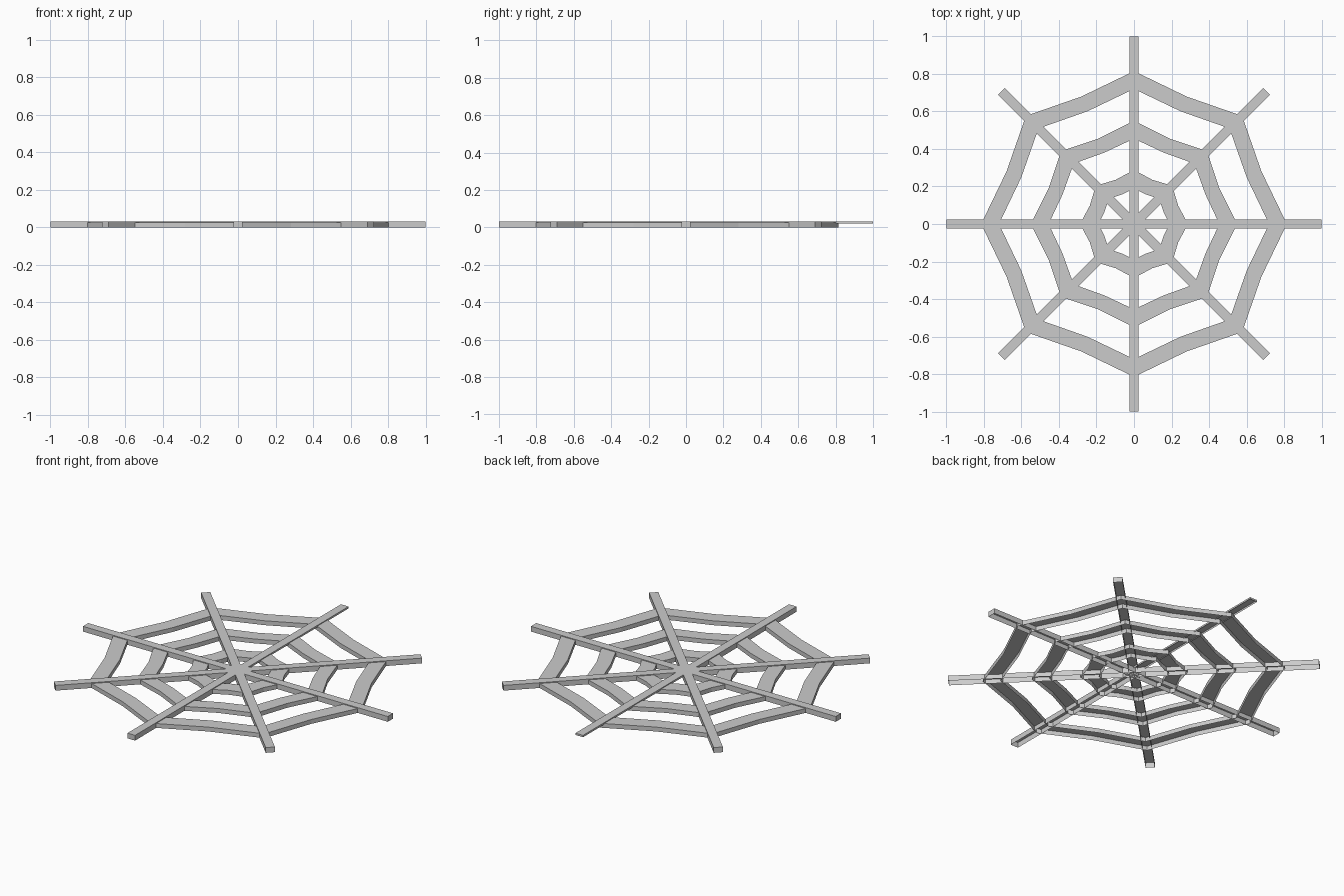
import bpy, math

if "Cube" in bpy.data.objects:
    bpy.data.objects.remove(bpy.data.objects["Cube"])

SPOKES = 8


def add_mesh(name, verts, faces):
    mesh = bpy.data.meshes.new(name)
    mesh.from_pydata(verts, [], faces)
    obj = bpy.data.objects.new(name, mesh)
    bpy.context.collection.objects.link(obj)
    return obj


# Spokes: long bars with an open underside; the rear one is thinner
def spoke(index):
    bottom, top, w = (0.02 if index == 2 else 0.0), 0.031, 0.025
    outline = [(0, -w), (1, -w), (1, w), (0, w)]
    verts = [(x, y, z) for z in (bottom, top) for x, y in outline]
    faces = [(4, 5, 6, 7)] + [(i, (i + 1) % 4, (i + 1) % 4 + 4, i + 4) for i in range(4)]
    obj = add_mesh(f"web_spoke_{index}", verts, faces)
    obj.rotation_euler.z = index * math.tau / SPOKES


for i in range(SPOKES):
    spoke(i)


# Sagging rings: flat top band with outer and inner walls, open underside
def ring(name, outer, outer_mid, inner, inner_mid, top=0.026):
    n = SPOKES * 2
    verts, faces = [], []
    for i in range(n):
        a = i * math.tau / n
        ro, ri = (outer_mid, inner_mid) if i % 2 else (outer, inner)
        for r, z in ((ro, 0), (ro, top), (ri, top), (ri, 0)):
            verts.append((r * math.cos(a), r * math.sin(a), z))
    for i in range(n):
        a, b = i * 4, (i + 1) % n * 4
        for k in range(3):
            faces.append((a + k, b + k, b + k + 1, a + k + 1))
    add_mesh(name, verts, faces)


ring("outer_ring", 0.815, 0.735, 0.72, 0.65)
ring("middle_ring", 0.55, 0.493, 0.455, 0.412)
ring("inner_ring", 0.288, 0.255, 0.19, 0.17)
